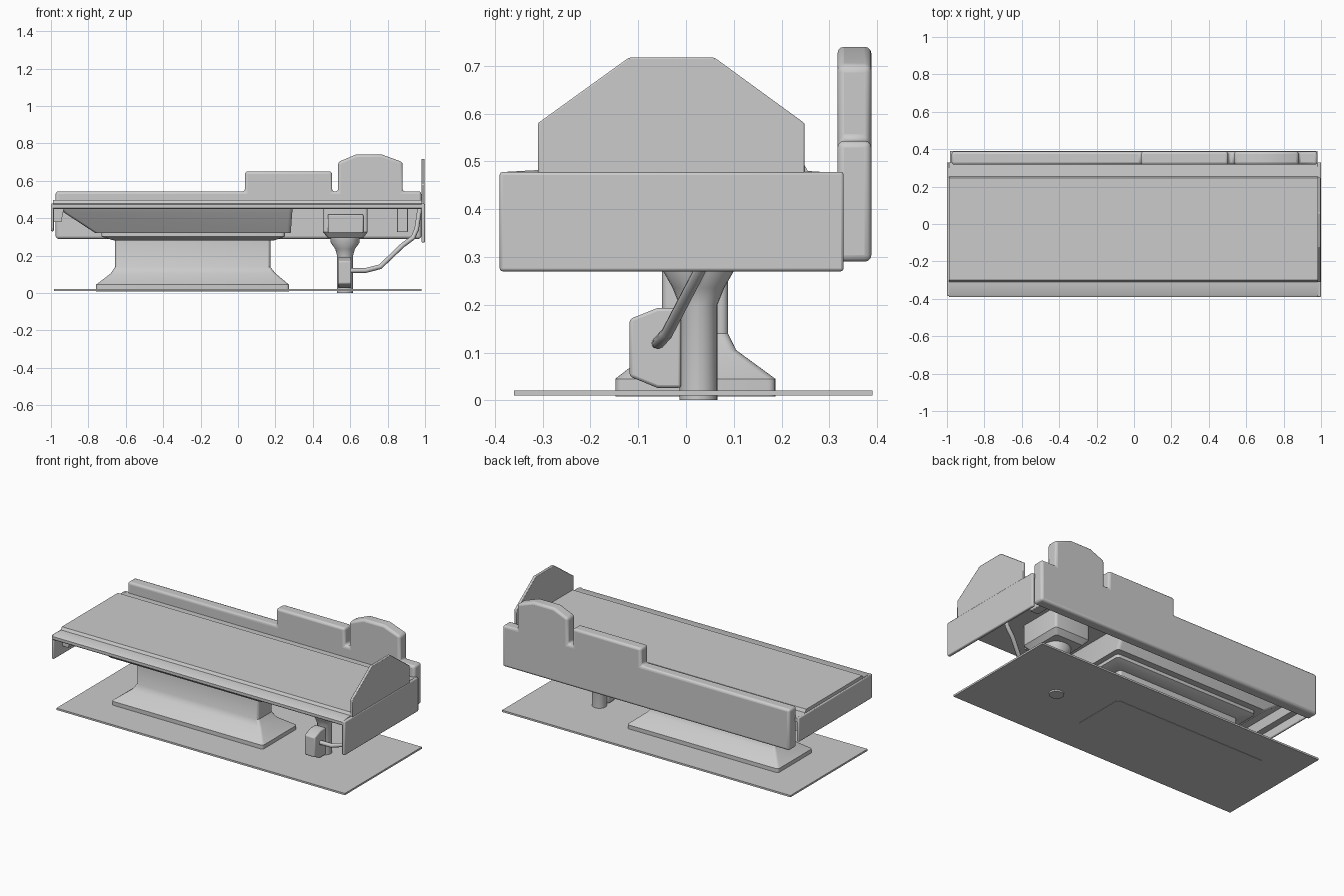
import bpy, bmesh, math
from mathutils import Vector


def finish(name, bm, bevel=0.0, segs=3):
    bmesh.ops.recalc_face_normals(bm, faces=bm.faces)
    me = bpy.data.meshes.new(name)
    bm.to_mesh(me)
    bm.free()
    ob = bpy.data.objects.new(name, me)
    bpy.context.collection.objects.link(ob)
    if bevel:
        m = ob.modifiers.new("bevel", 'BEVEL')
        m.width, m.segments = bevel, segs
        m.limit_method, m.angle_limit = 'ANGLE', math.radians(25)
    bpy.ops.object.select_all(action='DESELECT')
    ob.select_set(True)
    bpy.context.view_layer.objects.active = ob
    bpy.ops.object.shade_smooth_by_angle(angle=math.radians(35))
    return ob


def prism(name, pts, axis, a, b, bevel=0.0, segs=3):
    """Extrude a 2D outline along x (pts = y,z) or y (pts = x,z)."""
    bm = bmesh.new()
    place = (lambda p, t: (t, p[0], p[1])) if axis == 'x' else (lambda p, t: (p[0], t, p[1]))
    f = bm.faces.new([bm.verts.new(place(p, a)) for p in pts])
    ext = bmesh.ops.extrude_face_region(bm, geom=[f])
    d = Vector(place((0, 0), b - a))
    bmesh.ops.translate(bm, vec=d, verts=[v for v in ext['geom'] if isinstance(v, bmesh.types.BMVert)])
    return finish(name, bm, bevel, segs)


def box(name, x0, x1, y0, y1, z0, z1, bevel=0.0, segs=2):
    return prism(name, [(x0, z0), (x1, z0), (x1, z1), (x0, z1)], 'y', y0, y1, bevel, segs)


def loft(name, sections, n=4):
    """Skin rounded rectangles given as (x0, x1, y0, y1, z, corner radius)."""
    bm = bmesh.new()
    rings = []
    for x0, x1, y0, y1, z, r in sections:
        ring = []
        for q, (cx, cy) in enumerate([(x1 - r, y1 - r), (x0 + r, y1 - r), (x0 + r, y0 + r), (x1 - r, y0 + r)]):
            for i in range(n + 1):
                t = math.pi / 2 * (q + i / n)
                ring.append(bm.verts.new((cx + r * math.cos(t), cy + r * math.sin(t), z)))
        rings.append(ring)
    for A, B in zip(rings, rings[1:]):
        for i in range(len(A)):
            j = (i + 1) % len(A)
            bm.faces.new((A[i], A[j], B[j], B[i]))
    bm.faces.new(rings[0])
    bm.faces.new(rings[-1])
    return finish(name, bm)


# floor plate
box("floor_plate", -0.985, 0.98, -0.36, 0.39, 0.01, 0.021)

# long deck with stepped front lip and lower rear ledge
prism("deck", [(-0.385, 0.45), (-0.39, 0.455), (-0.39, 0.472), (-0.38, 0.478), (-0.31, 0.482), (-0.30, 0.498),
               (0.245, 0.498), (0.255, 0.48), (0.33, 0.475), (0.33, 0.45)], 'x', -0.99, 0.985)

# end skirts and the raised fin on the right end
box("right_end_skirt", 0.98, 1.0, -0.39, 0.33, 0.27, 0.478, 0.006)
box("left_end_skirt", -1.0, -0.985, -0.385, 0.33, 0.33, 0.478, 0.005)
prism("right_end_fin", [(-0.31, 0.47), (0.248, 0.47), (0.248, 0.58), (0.06, 0.717), (-0.12, 0.717), (-0.31, 0.58)],
      'x', 0.981, 0.997, 0.003, 2)

# rear backboard with two raised sections
prism("backboard", [(-0.975, 0.29), (0.98, 0.29), (0.98, 0.543), (0.88, 0.543), (0.88, 0.70), (0.77, 0.74),
                    (0.63, 0.74), (0.535, 0.70), (0.535, 0.543), (0.503, 0.543), (0.503, 0.65), (0.037, 0.65),
                    (0.037, 0.543), (-0.975, 0.543)], 'y', 0.317, 0.388, 0.014, 3)

# under-deck tray and the flanges above the pedestal
loft("under_tray", [(-0.95, 0.292, -0.25, 0.27, 0.45, 0.02), (-0.93, 0.29, -0.24, 0.26, 0.43, 0.02),
                    (-0.765, 0.282, -0.17, 0.20, 0.322, 0.02)])
loft("pedestal_flange", [(-0.73, 0.25, -0.13, 0.16, 0.322, 0.02), (-0.73, 0.25, -0.13, 0.16, 0.302, 0.02),
                         (-0.66, 0.19, -0.08, 0.12, 0.28, 0.02)])

# flared pedestal
loft("pedestal", [(-0.758, 0.272, -0.148, 0.187, 0.008, 0.015), (-0.758, 0.272, -0.148, 0.187, 0.045, 0.015),
                  (-0.68, 0.20, -0.07, 0.105, 0.105, 0.015), (-0.657, 0.173, -0.05, 0.088, 0.14, 0.015),
                  (-0.657, 0.173, -0.05, 0.088, 0.30, 0.015)])

# round post with flared head, lathed as rings
loft("support_post", [(0.53, 0.615, -0.014, 0.066, 0.001, 0.0399), (0.53, 0.615, -0.014, 0.066, 0.20, 0.0399),
                      (0.52, 0.625, -0.028, 0.08, 0.235, 0.05), (0.495, 0.65, -0.048, 0.10, 0.27, 0.07),
                      (0.495, 0.65, -0.048, 0.10, 0.31, 0.07)], 6)
loft("post_head_box", [(0.48, 0.67, -0.09, 0.14, 0.295, 0.015), (0.455, 0.693, -0.115, 0.165, 0.325, 0.015),
                       (0.455, 0.693, -0.115, 0.165, 0.45, 0.015)])
box("post_head_front", 0.48, 0.67, -0.135, -0.10, 0.32, 0.42, 0.006)

# control box in front of the post
prism("control_box", [(-0.118, 0.05), (-0.06, 0.026), (-0.01, 0.026), (-0.01, 0.193), (-0.06, 0.193), (-0.118, 0.17)],
      'x', 0.535, 0.605, 0.006, 2)

# bent tube from control box up to the right end
curve = bpy.data.curves.new("control_tube", 'CURVE')
curve.dimensions, curve.bevel_depth, curve.bevel_resolution = '3D', 0.013, 2
curve.use_fill_caps = True
path = [(0.59, -0.06, 0.12), (0.68, -0.058, 0.12), (0.76, -0.04, 0.14), (0.88, 0.02, 0.255),
        (0.935, 0.04, 0.295), (0.955, 0.055, 0.34), (0.972, 0.08, 0.455)]
sp = curve.splines.new('POLY')
sp.points.add(len(path) - 1)
for p, co in zip(sp.points, path):
    p.co = (*co, 1)
sp.use_smooth = True
bpy.context.collection.objects.link(bpy.data.objects.new("control_tube", curve))

# small brackets under the deck
box("right_bracket", 0.85, 0.908, 0.20, 0.32, 0.325, 0.452, 0.004)
prism("left_bracket", [(-0.985, 0.455), (-0.93, 0.455), (-0.945, 0.38), (-0.985, 0.38)], 'y', -0.30, 0.30)
